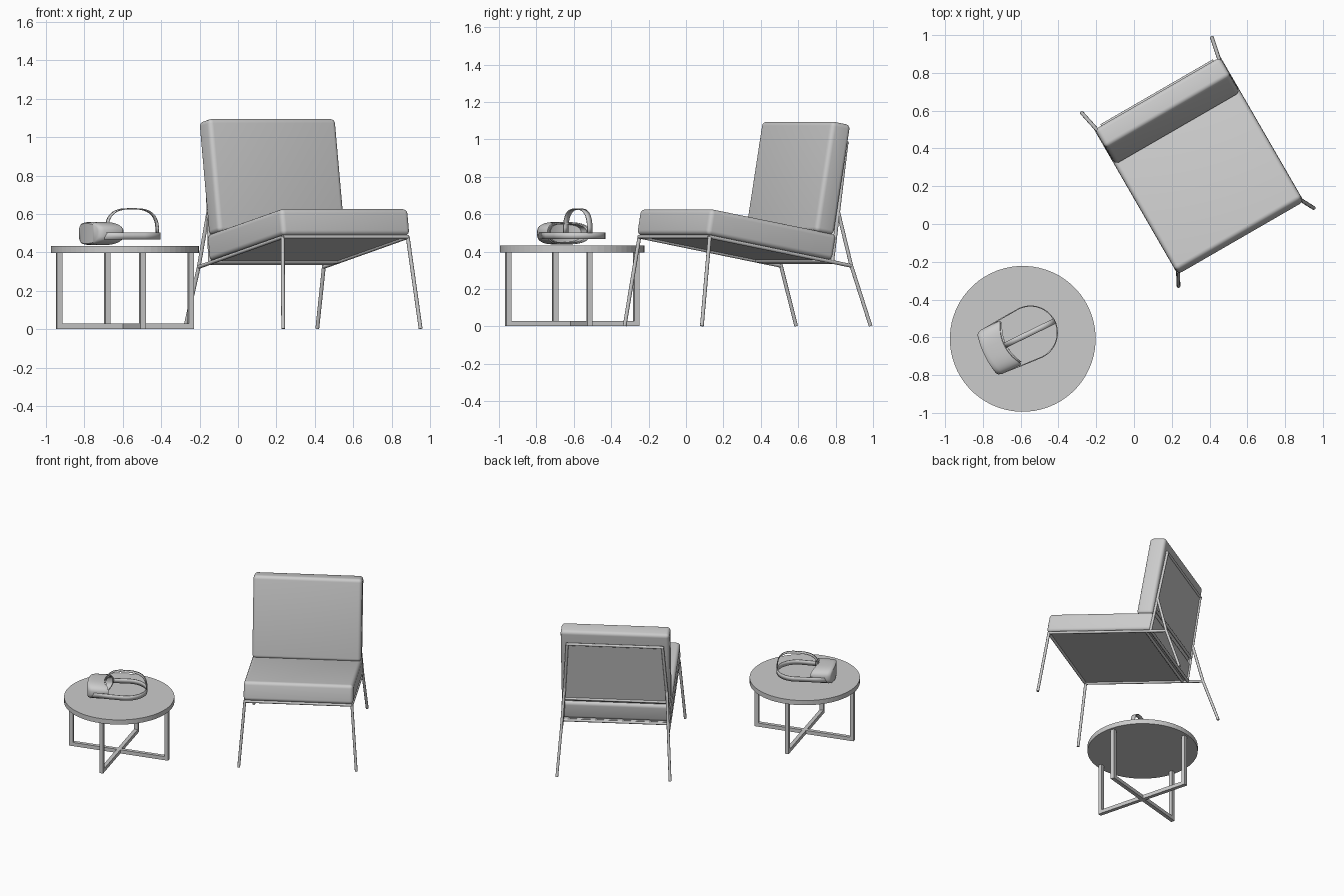
import bpy, bmesh, math
from mathutils import Matrix, Vector

if "Cube" in bpy.data.objects:
    bpy.data.objects.remove(bpy.data.objects["Cube"])

TILT = math.radians(-10)
CHAIR = Matrix.Rotation(math.radians(30), 4, 'Z') @ Matrix.Translation((0.453, 0, 0))
TABLE = Matrix.Translation((-0.589, -0.608, 0)) @ Matrix.Rotation(math.radians(15), 4, 'Z')
HEADSET = Matrix.Translation((-0.777, -0.688, 0)) @ Matrix.Rotation(math.radians(26), 4, 'Z')


def add_mesh(name, bm, matrix, smooth=False):
    bmesh.ops.recalc_face_normals(bm, faces=bm.faces[:])
    mesh = bpy.data.meshes.new(name)
    bm.to_mesh(mesh)
    bm.free()
    ob = bpy.data.objects.new(name, mesh)
    bpy.context.collection.objects.link(ob)
    ob.matrix_world = matrix
    if smooth:
        bpy.ops.object.select_all(action='DESELECT')
        bpy.context.view_layer.objects.active = ob
        ob.select_set(True)
        bpy.ops.object.shade_smooth_by_angle(angle=math.radians(40))
    return ob


def box(name, size, center, matrix, tilt=0, bevel=0):
    bm = bmesh.new()
    bmesh.ops.create_cube(bm, size=1, matrix=Matrix.Diagonal((*size, 1)))
    if bevel:
        bmesh.ops.bevel(bm, geom=bm.edges[:], offset=bevel, segments=5,
                        profile=0.5, affect='EDGES')
    place = matrix @ Matrix.Translation(center) @ Matrix.Rotation(tilt, 4, 'X')
    return add_mesh(name, bm, place, bevel > 0)


def tubes(name, lines, matrix, radius=0.01):
    """Round bars between pairs of points."""
    bm = bmesh.new()
    for a, b in lines:
        a, b = Vector(a), Vector(b)
        d = b - a
        m = Matrix.Translation((a + b) / 2) @ d.to_track_quat('Z', 'Y').to_matrix().to_4x4()
        bmesh.ops.create_cone(bm, cap_ends=True, segments=12, radius1=radius,
                              radius2=radius, depth=d.length, matrix=m)
    return add_mesh(name, bm, matrix, True)


def ribbon(name, path, across, matrix, thickness):
    """Thin strap swept along a path."""
    bm = bmesh.new()
    across = Vector(across) / 2
    rows = [(bm.verts.new(Vector(p) - across), bm.verts.new(Vector(p) + across)) for p in path]
    for (a, b), (c, d) in zip(rows, rows[1:]):
        bm.faces.new((a, c, d, b))
    ob = add_mesh(name, bm, matrix, True)
    mod = ob.modifiers.new("thickness", 'SOLIDIFY')
    mod.thickness = thickness
    mod.offset = 0
    return ob


def rail(x, y):
    return (x, y, 0.48 - 0.178 * (y + 0.335))


def back(x, h):
    return (x, 0.45 + 0.174 * h, 0.492 + 0.985 * h)


# Chair cushions
box("seat_cushion", (0.77, 0.79, 0.14), (0, 0.05, 0.491), CHAIR, TILT, 0.025)
box("back_cushion", (0.765, 0.12, 0.60), (0, 0.43, 0.792), CHAIR, TILT, 0.025)

# Chair frame
W = 0.376
tubes("seat_frame",
      [(rail(s * W, -0.335), rail(s * W, 0.545)) for s in (-1, 1)]
      + [(rail(-W, y), rail(W, y)) for y in (-0.335, 0.39, 0.43)], CHAIR)
tubes("back_frame",
      [(back(s * W, -0.15), back(s * 0.335, 0.495)) for s in (-1, 1)]
      + [(back(-0.343, 0.495), back(0.343, 0.495)), (back(-0.36, 0.03), back(0.36, 0.03))], CHAIR)
tubes("back_struts", [(rail(s * W, 0.542), back(s * 0.36, 0.12)) for s in (-1, 1)], CHAIR)
tubes("front_legs", [(rail(s * W, -0.332), (s * 0.413, -0.402, 0.002)) for s in (-1, 1)], CHAIR)
tubes("back_legs", [(rail(s * W, 0.542), (s * 0.398, 0.648, 0.003)) for s in (-1, 1)], CHAIR)

# Panels filling the seat and back frames
box("seat_panel", (0.745, 0.77, 0.006), (0, 0.045, 0.418), CHAIR, TILT)
bm = bmesh.new()
bm.faces.new([bm.verts.new(back(x, h)) for x, h in
              ((-0.36, 0.03), (0.36, 0.03), (0.335, 0.495), (-0.335, 0.495))])
panel = add_mesh("back_panel", bm, CHAIR)
panel.modifiers.new("thickness", 'SOLIDIFY').thickness = 0.008

# Round side table
bm = bmesh.new()
bmesh.ops.create_cone(bm, cap_ends=True, segments=64, radius1=0.386, radius2=0.386,
                      depth=0.036, matrix=Matrix.Translation((0, 0, 0.414)))
add_mesh("table_top", bm, TABLE)
B, R = 0.028, 0.355
for i in range(2):
    m = TABLE @ Matrix.Rotation(i * math.pi / 2, 4, 'Z')
    box(f"table_foot_bar_{i + 1}", (2 * R + B, B, B), (0, 0, B / 2 + 0.002), m)
    for s in (-1, 1):
        box(f"table_leg_{2 * i + (s + 3) // 2}", (B, B, 0.396), (s * R, 0, 0.2), m)

# Headset body: rounded loops, bowed front, hollow curved back
N = 48
bm = bmesh.new()
loops = []
for scale, depth, bow in ((0.86, -0.016, 0.015), (0.95, -0.010, 0.015), (1, 0.008, 0.017),
                          (1, 0.09, 0.035), (0.97, 0.10, 0.035), (0.90, 0.102, 0.035),
                          (0.90, 0.112, 0.035), (0.82, 0.112, 0.035), (0.78, 0.06, 0.03)):
    loop = []
    for k in range(N):
        c, s = math.cos(2 * math.pi * k / N), math.sin(2 * math.pi * k / N)
        y = 0.13 * scale * math.copysign(abs(c) ** 0.7, c)
        z = 0.06 * scale * math.copysign(abs(s) ** 0.7, s)
        loop.append(bm.verts.new((depth + bow * (y / 0.12) ** 2, y, 0.498 + z)))
    loops.append(loop)
for a, b in zip(loops, loops[1:]):
    for k in range(N):
        bm.faces.new((a[k], a[(k + 1) % N], b[(k + 1) % N], b[k]))
for end in (loops[0], loops[-1]):
    for k in range(N // 2):
        j = [k, k + 1, (N - k - 1) % N, (N - k) % N]
        bm.faces.new([end[i] for i in dict.fromkeys(j)])
add_mesh("headset_body", bm, HEADSET, True)

# Headset straps
arc = [math.pi / 2 - math.pi * k / 24 for k in range(25)]
side = [(0.03, 0.126, 0.485), (0.14, 0.135, 0.485)]
path = side + [(0.255 + 0.142 * math.cos(a), 0.142 * math.sin(a), 0.485) for a in arc]
path += [(x, -y, z) for x, y, z in reversed(side)]
ribbon("headset_strap", path, (0, 0, 0.036), HEADSET, 0.006)
arch = [(0.25 - 0.147 * math.copysign(abs(math.cos(t)) ** 0.7, math.cos(t)), 0,
         0.50 + 0.127 * math.sin(t) ** 0.7) for t in (math.pi * k / 24 for k in range(24))]
arch.append((0.397, 0, 0.50))
ribbon("headset_top_strap", arch, (0, 0.03, 0), HEADSET, 0.006)
